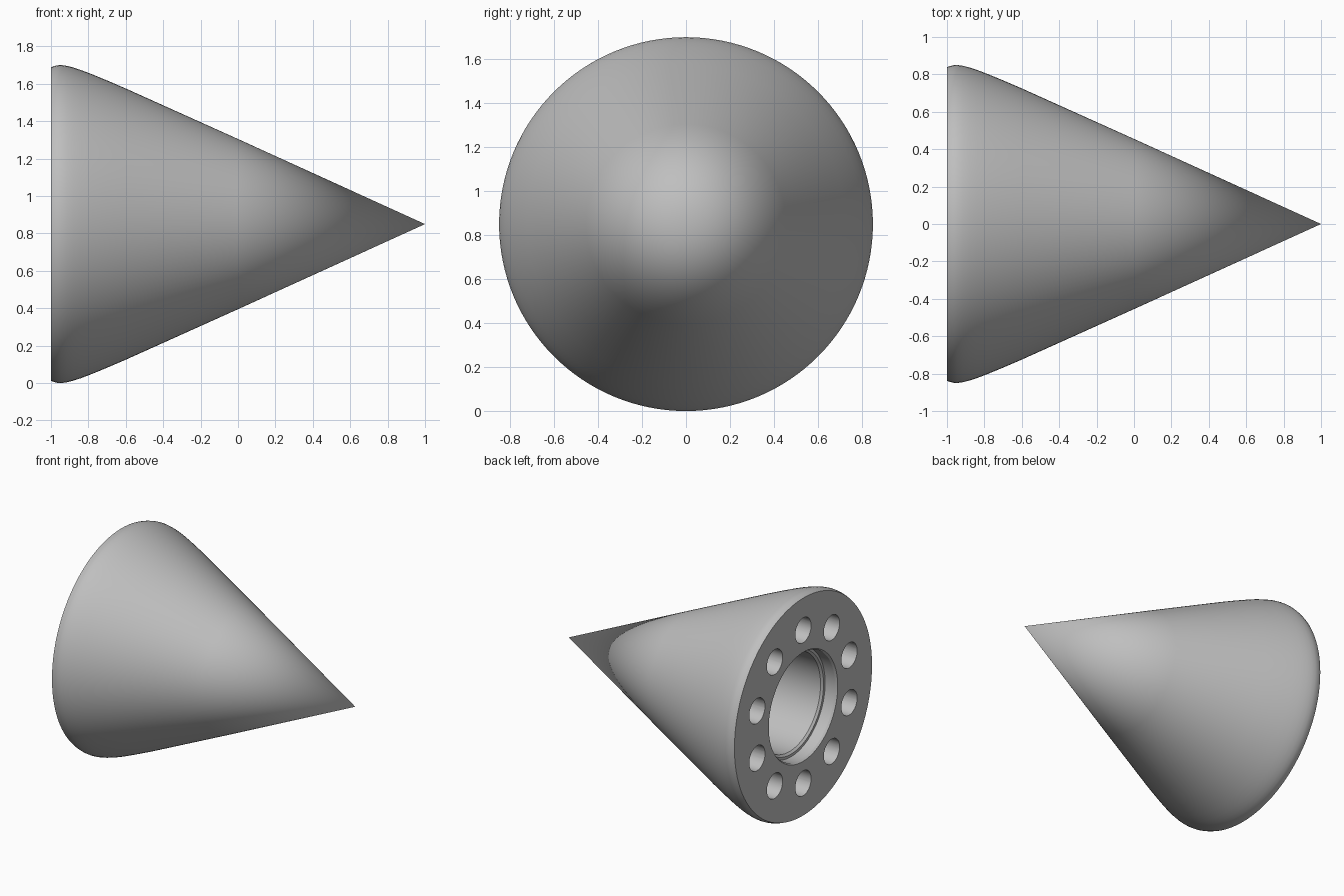
import bpy, bmesh, math
from mathutils import Matrix, Vector

old = bpy.data.objects.get("Cube")
if old:
    bpy.data.objects.remove(old, do_unlink=True)

AXIS_Z = 0.85
SEGMENTS = 128

grey = bpy.data.materials.new("plain grey")
grey.use_nodes = True
colour = (0.52, 0.52, 0.52, 1)
grey.diffuse_color = colour
grey.node_tree.nodes["Principled BSDF"].inputs["Base Color"].default_value = colour


def make_object(name, bm):
    bmesh.ops.recalc_face_normals(bm, faces=bm.faces)
    mesh = bpy.data.meshes.new(name)
    bm.to_mesh(mesh)
    bm.free()
    mesh.materials.append(grey)
    obj = bpy.data.objects.new(name, mesh)
    bpy.context.collection.objects.link(obj)
    return obj


# Cone body: closed profile of (x, radius), from bore floor round to the tip
profile = [(-0.2, 0), (-0.2, 0.375), (-0.885, 0.375), (-0.9, 0.39), (-0.9, 0.41),
           (-0.985, 0.41), (-1, 0.42), (-1, 0.838), (-0.985, 0.844), (-0.965, 0.849),
           (-0.945, 0.85), (-0.915, 0.846), (-0.88, 0.837), (-0.84, 0.824),
           (-0.78, 0.801), (-0.7, 0.768), (-0.6, 0.725), (0, 0.455), (1, 0)]
bm = bmesh.new()
verts = [bm.verts.new((x, 0, AXIS_Z + r)) for x, r in profile]
edges = [bm.edges.new(pair) for pair in zip(verts, verts[1:])]
bmesh.ops.spin(bm, geom=verts + edges, cent=(0, 0, AXIS_Z), axis=(1, 0, 0),
               angle=math.tau, steps=SEGMENTS)
bmesh.ops.remove_doubles(bm, verts=bm.verts, dist=0.0001)
cone = make_object("cone_body", bm)

# Ring of ten blind bolt holes in the flat base
bm = bmesh.new()
for i in range(10):
    angle = math.tau * i / 10
    centre = Vector((-0.9, 0.59 * math.sin(angle), AXIS_Z + 0.59 * math.cos(angle)))
    place = Matrix.Translation(centre) @ Matrix.Rotation(math.pi / 2, 4, 'Y')
    bmesh.ops.create_cone(bm, cap_ends=True, segments=40, radius1=0.096,
                          radius2=0.096, depth=0.8, matrix=place @ Matrix.Translation((0, 0, -0.1)))
cutter = make_object("bolt_hole_cutter", bm)
cutter.hide_render = True

# Keep the holes shallow enough to stay inside the cone wall
for v in cutter.data.vertices:
    v.co.x = -0.7 if v.co.x > -0.9 else -1.2

cut = cone.modifiers.new("bolt_holes", 'BOOLEAN')
cut.operation = 'DIFFERENCE'
cut.solver = 'EXACT'
cut.object = cutter
bpy.context.view_layer.objects.active = cone
cone.select_set(True)
bpy.ops.object.modifier_apply(modifier=cut.name)
bpy.data.objects.remove(cutter, do_unlink=True)

# Smooth curved walls, crisp rims
bpy.ops.object.shade_smooth_by_angle(angle=math.radians(30))
